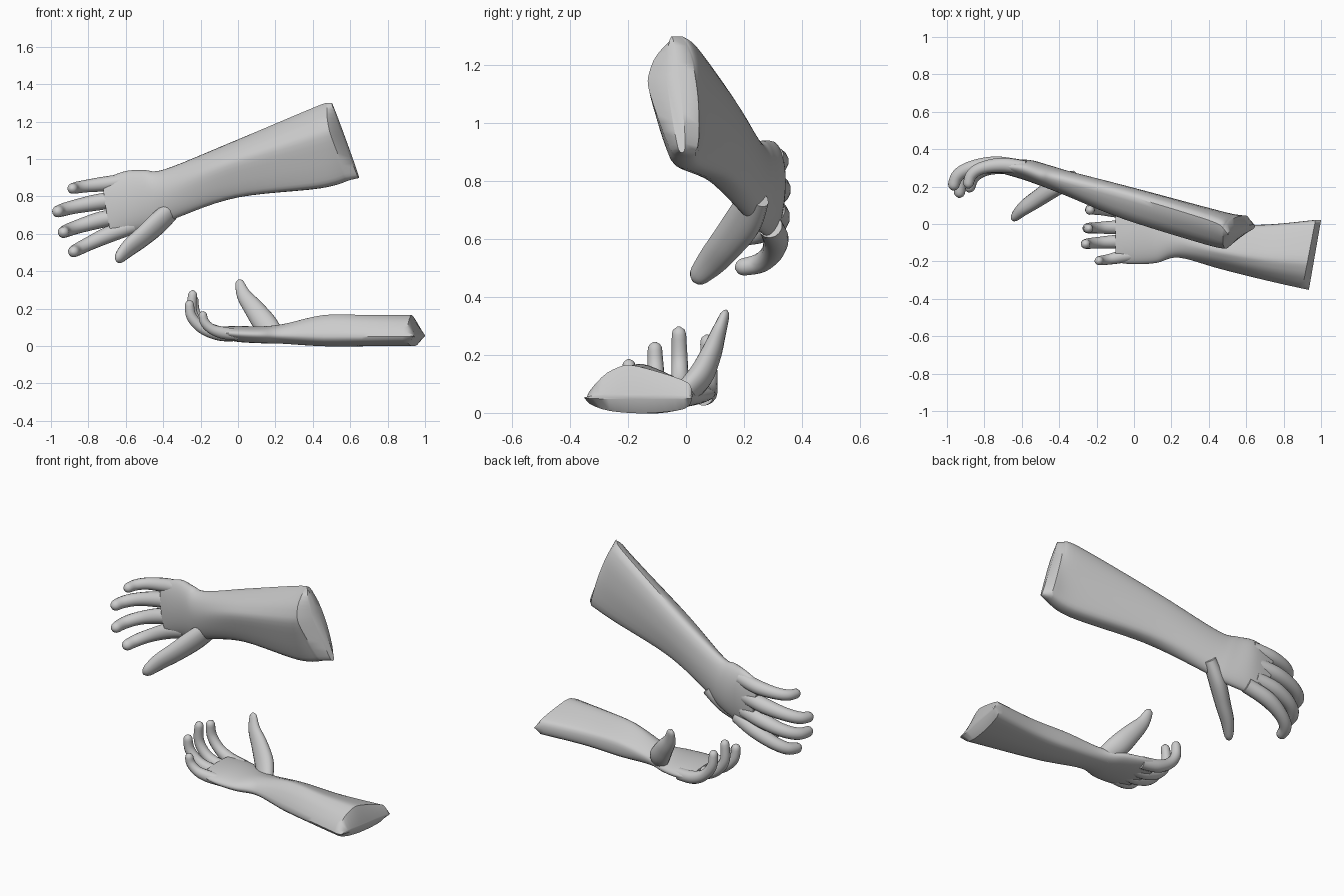
import bpy
import bmesh
from math import sin, cos, pi, sqrt
from mathutils import Vector

cube = bpy.data.objects.get("Cube")
if cube:
    bpy.data.objects.remove(cube)

grey = bpy.data.materials.new("plain_grey")
grey.use_nodes = True
grey.diffuse_color = (0.6, 0.6, 0.6, 1)
grey.node_tree.nodes["Principled BSDF"].inputs["Base Color"].default_value = (0.6, 0.6, 0.6, 1)


def smooth_path(points, steps, closed=False):
    """Catmull-Rom curve through tuples of any length."""
    vecs = [Vector(p) for p in points]
    n = len(vecs)

    def at(i):
        return vecs[i % n] if closed else vecs[max(0, min(n - 1, i))]

    out = []
    for i in range(n if closed else n - 1):
        a, b, c, d = (at(i + k) for k in (-1, 0, 1, 2))
        for s in range(steps):
            t = s / steps
            out.append(b + (c - a) * (t / 2)
                       + (2 * a - 5 * b + 4 * c - d) * (t * t / 2)
                       + (3 * b - a - 3 * c + d) * (t ** 3 / 2))
    if not closed:
        out.append(vecs[-1])
    return out


def loft(name, rings):
    """Skin a list of equal rings and close both ends."""
    bm = bmesh.new()
    loops = [[bm.verts.new(p) for p in ring] for ring in rings]
    n = len(loops[0])
    for a, b in zip(loops, loops[1:]):
        for i in range(n):
            j = (i + 1) % n
            bm.faces.new((a[i], a[j], b[j], b[i]))
    bm.faces.new(loops[0])
    bm.faces.new(loops[-1])
    bmesh.ops.recalc_face_normals(bm, faces=bm.faces)
    mesh = bpy.data.meshes.new(name)
    bm.to_mesh(mesh)
    bm.free()
    mesh.materials.append(grey)
    obj = bpy.data.objects.new(name, mesh)
    bpy.context.collection.objects.link(obj)
    bpy.ops.object.select_all(action='DESELECT')
    obj.select_set(True)
    bpy.context.view_layer.objects.active = obj
    bpy.ops.object.shade_smooth_by_angle(angle=0.7)


# Cross-sections: u runs from little-finger edge to thumb edge, v from back to palm
DOME = smooth_path([(-1, .3), (-.7, .75), (-.4, .95), (-.15, 1), (.3, .88), (.75, .72),
                    (.97, .58), (1, .28), (.85, .08), (.3, 0), (-.2, 0), (-.7, .08)], 3, True)
OVAL = [Vector((-cos(2 * pi * i / len(DOME)), .45 + .5 * sin(2 * pi * i / len(DOME))))
        for i in range(len(DOME))]


def arm(name, sections, lip, normal):
    """Palm, wrist and forearm; each section is little edge, thumb edge, thickness, dome share."""
    normal = Vector(normal).normalized()

    def ring(s):
        little, thumb, thick, dome = Vector(s[0:3]), Vector(s[3:6]), s[6], s[7]
        mid, half = (little + thumb) / 2, (thumb - little) / 2
        pts = []
        for d, o in zip(DOME, OVAL):
            q = o.lerp(d, max(0, min(1, dome)))
            pts.append(mid + half * q.x + normal * ((q.y - .4) * thick))
        return pts

    rows = [little + thumb + shape for little, thumb, shape in sections]
    rings = [ring(s) for s in smooth_path(rows, 6)]
    rings.append(ring(lip[0] + lip[1] + lip[2]))
    loft(name, rings)


def digit(name, path, side, radii, flat=1.0):
    """Tapered tube with a rounded tip that ends on the last path point."""
    pts = smooth_path([p + (r,) for p, r in zip(path, radii)], 7)
    centres = [Vector(p[:3]) for p in pts]
    rings = []
    for i, c in enumerate(centres):
        along = (centres[min(i + 1, len(pts) - 1)] - centres[max(i - 1, 0)]).normalized()
        across = Vector(side)
        across = (across - along * across.dot(along)).normalized()
        up = along.cross(across)
        r = pts[i][3]
        gap = min(1, (centres[-1] - c).length / r)
        r *= max(.2, sqrt(1 - (1 - gap) ** 2))
        rings.append([c + across * (r * cos(a)) + up * (r * flat * sin(a))
                      for a in (2 * pi * k / 14 for k in range(14))])
    loft(name, rings)


def fingers(hand, paths, side, size):
    radii = [size * k for k in (1.25, 1.3, 1.1, 1.0, .85)]
    for label, path in zip(("index", "middle", "ring", "little"), paths):
        k = .9 if label == "little" else 1
        digit(f"{hand}_{label}_finger", path, side, [r * k for r in radii])


# Right arm, lying palm up
arm("right_palm_and_forearm", [
    ((-.1, -.205, .07), (-.1, .1, .07), (.06, 0)),
    ((0, -.215, .06), (0, .1, .06), (.085, 0)),
    ((.12, -.208, .055), (.12, .07, .055), (.09, 0)),
    ((.24, -.18, .057), (.24, .02, .057), (.105, .4)),
    ((.46, -.24, .066), (.46, .0, .066), (.165, 1)),
    ((.7, -.3, .066), (.7, -.005, .066), (.165, 1)),
    ((.9, -.345, .066), (.97, .02, .066), (.165, 1)),
], ((.935, -.352, .055), (1, .02, .055), (.02, 1)), (0, 0, 1))

fingers("right", [
    [(0, .06, .06), (-.1, .072, .07), (-.18, .078, .11), (-.23, .078, .18), (-.235, .072, .27)],
    [(0, -.015, .06), (-.1, -.018, .064), (-.19, -.02, .1), (-.245, -.022, .18), (-.24, -.025, .298)],
    [(0, -.09, .06), (-.1, -.095, .065), (-.19, -.1, .095), (-.25, -.105, .16), (-.26, -.108, .245)],
    [(0, -.165, .06), (-.08, -.178, .07), (-.14, -.19, .09), (-.18, -.195, .13), (-.19, -.198, .185)],
], (0, 1, 0), .028)

digit("right_thumb", [(.2, -.02, .055), (.145, .045, .12), (.085, .085, .2),
                      (.03, .112, .275), (.003, .14, .355)],
      (.8, 0, .6), (.05, .062, .053, .038, .02), .68)

# Left arm, reaching out with the palm to the front
arm("left_palm_and_forearm", [
    ((-.72, .315, .89), (-.67, .3, .585), (.07, 0)),
    ((-.6, .305, .935), (-.55, .285, .61), (.11, 0)),
    ((-.5, .27, .94), (-.42, .25, .64), (.12, 0)),
    ((-.39, .24, .945), (-.31, .21, .69), (.13, .3)),
    ((-.05, .14, 1.085), (0, .11, .795), (.175, .9)),
    ((.4, 0, 1.275), (.44, 0, .845), (.19, 1)),
    ((.475, -.045, 1.3), (.6, -.01, .89), (.175, 1)),
], ((.5, -.055, 1.3), (.645, -.015, .9), (.05, 1)), (-.3, -.95, 0))

fingers("left", [
    [(-.55, .29, .645), (-.68, .31, .6), (-.79, .295, .55), (-.86, .25, .515), (-.885, .17, .5)],
    [(-.6, .3, .7), (-.73, .315, .675), (-.85, .295, .64), (-.92, .235, .615), (-.935, .14, .605)],
    [(-.6, .3, .79), (-.74, .318, .77), (-.87, .3, .745), (-.945, .255, .725), (-.97, .18, .715)],
    [(-.58, .3, .885), (-.7, .315, .868), (-.81, .3, .855), (-.87, .26, .845), (-.89, .19, .84)],
], (-.2, 0, 1), .034)

digit("left_thumb", [(-.33, .24, .75), (-.42, .2, .665), (-.51, .14, .585),
                     (-.59, .085, .52), (-.65, .025, .455)],
      (.3, .7, -.7), (.055, .068, .062, .052, .03), .68)
